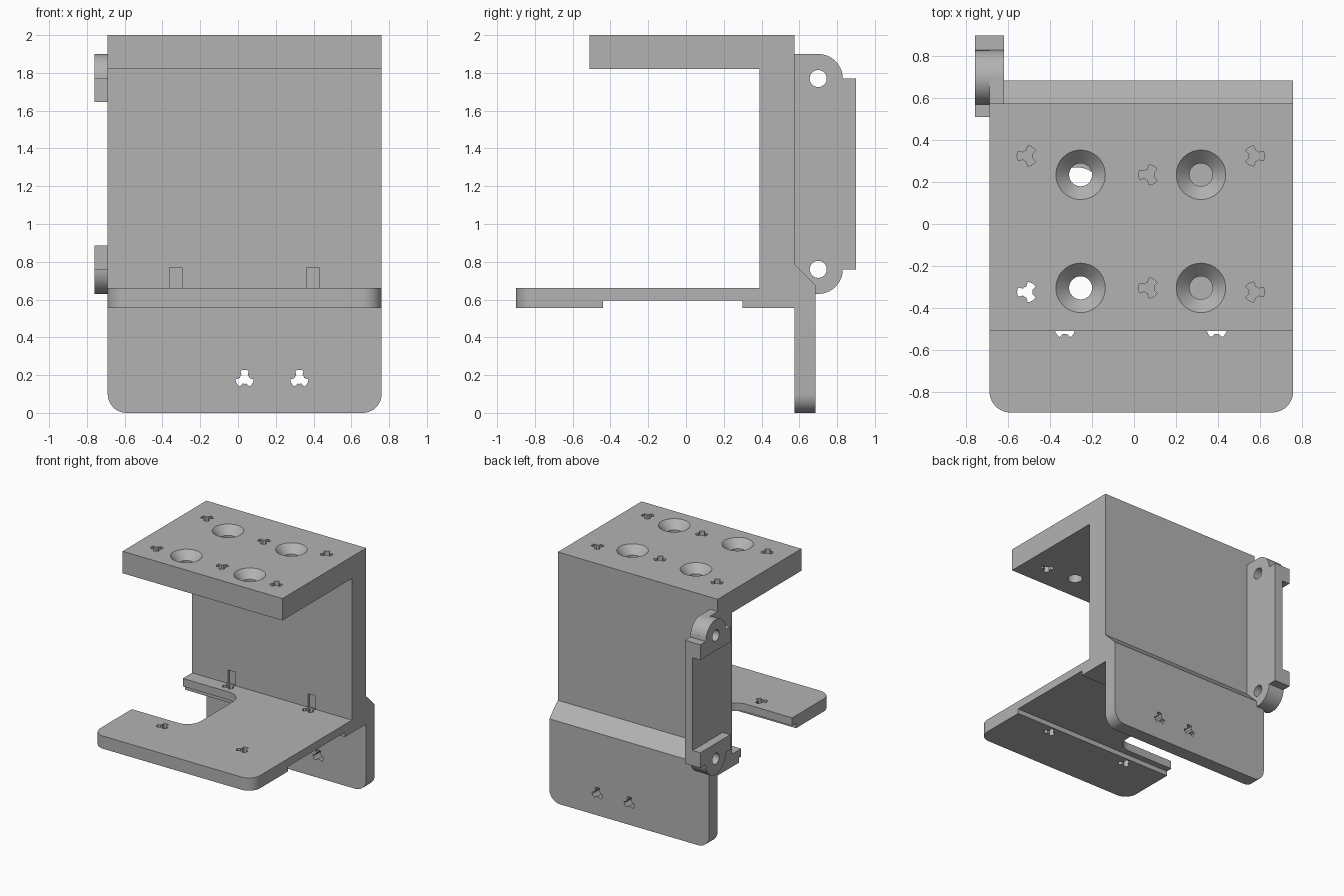
import bpy, bmesh, math

if "Cube" in bpy.data.objects:
    bpy.data.objects.remove(bpy.data.objects["Cube"])

grey = bpy.data.materials.new("plain_grey")
grey.use_nodes = True
colour = (0.45, 0.45, 0.45, 1)
grey.diffuse_color = colour
grey.node_tree.nodes["Principled BSDF"].inputs["Base Color"].default_value = colour

LEFT, RIGHT = 0.76, -0.69


def finish(bm, name):
    bmesh.ops.recalc_face_normals(bm, faces=bm.faces)
    mesh = bpy.data.meshes.new(name)
    bm.to_mesh(mesh)
    bm.free()
    mesh.materials.append(grey)
    ob = bpy.data.objects.new(name, mesh)
    bpy.context.collection.objects.link(ob)
    return ob


def prism(name, outline, axis, lo, hi, rounded=None, radius=0.1):
    """Extrude a 2D outline along an axis; optionally round chosen edges."""
    place = {"X": lambda a, b, t: (t, a, b),
             "Y": lambda a, b, t: (a, t, b),
             "Z": lambda a, b, t: (a, b, t)}[axis]
    bm = bmesh.new()
    rings = [[bm.verts.new(place(a, b, t)) for a, b in outline] for t in (lo, hi)]
    bm.faces.new(rings[0])
    bm.faces.new(rings[1])
    for i in range(len(outline)):
        j = (i + 1) % len(outline)
        bm.faces.new((rings[0][i], rings[0][j], rings[1][j], rings[1][i]))
    if rounded:
        edges = [e for e in bm.edges if rounded(*(v.co for v in e.verts))]
        bmesh.ops.bevel(bm, geom=edges, offset=radius, segments=10,
                        profile=0.5, affect="EDGES")
    return finish(bm, name)


def boolean(target, tool, operation="DIFFERENCE"):
    mod = target.modifiers.new(tool.name, "BOOLEAN")
    mod.operation, mod.solver, mod.object = operation, "EXACT", tool
    bpy.context.view_layer.objects.active = target
    bpy.ops.object.modifier_apply(modifier=mod.name)
    bpy.data.objects.remove(tool)


def arc(cx, cy, r, start, end, steps=20):
    return [(cx + r * math.cos(math.radians(start + (end - start) * i / steps)),
             cy + r * math.sin(math.radians(start + (end - start) * i / steps)))
            for i in range(steps + 1)]


def circle(cx, cy, r):
    return arc(cx, cy, r, 0, 360, 48)[:-1]


def rect(a, b, c, d):
    return [(a, c), (b, c), (b, d), (a, d)]


def trefoil(cx, cy, turn):
    """Three-lobed screw hole."""
    points = []
    for k in range(3):
        mid = turn + 120 * k
        points += arc(cx, cy, 0.048, mid - 27, mid + 27, 5)
        points += arc(cx, cy, 0.026, mid + 40, mid + 80, 3)
    return points


# Bracket: one side profile holding top plate, wall, lower plate and tab
profile = [(-0.51, 2), (0.575, 2), (0.575, 0.785), (0.685, 0.675), (0.685, 0),
           (0.575, 0), (0.575, 0.556), (0.30, 0.556), (0.30, 0.595),
           (-0.44, 0.595), (-0.44, 0.556), (-0.90, 0.556), (-0.90, 0.66),
           (0.39, 0.66), (0.39, 1.82), (-0.51, 1.82)]


def plate_corner(p, q):
    front = max(p.y, q.y) < -0.89 and abs(p.x - q.x) < 0.01
    tab = max(p.z, q.z) < 0.01 and abs(p.x - q.x) < 0.01
    return front or tab


bracket = prism("bracket", profile, "X", RIGHT, LEFT, plate_corner)

# Side notch in the lower plate
notch = prism("notch", rect(-0.95, -0.15, -0.39, 0.27), "Z", 0.5, 0.8,
              lambda p, q: abs(p.z - q.z) > 0.1, 0.12)
boolean(bracket, notch)

# Countersunk holes in the top plate
for x in (-0.255, 0.32):
    for y in (-0.305, 0.235):
        boolean(bracket, prism("bore", circle(x, y, 0.055), "Z", 1.7, 2.1))
        bm = bmesh.new()
        bmesh.ops.create_cone(bm, cap_ends=True, segments=48, radius1=0.054,
                              radius2=0.138, depth=0.084)
        bmesh.ops.translate(bm, verts=bm.verts, vec=(x, y, 1.978))
        boolean(bracket, finish(bm, "countersink"))

# Three-lobed holes in the top plate
for x, y, turn in ((-0.51, 0.325, 60), (0.575, 0.325, 0), (0.07, 0.235, 60),
                   (-0.51, -0.325, 60), (0.575, -0.325, 0), (0.07, -0.305, 60)):
    boolean(bracket, prism("top_hole", trefoil(x, y, turn), "Z", 1.7, 2.1))

# Lower plate holes, with clearance slots running up the wall
for x in (-0.33, 0.395):
    boolean(bracket, prism("front_hole", trefoil(x, -0.5, 90), "Z", 0.5, 0.8))
    boolean(bracket, prism("rear_hole", trefoil(x, 0.355, 90), "Z", 0.5, 0.72))
    boolean(bracket, prism("slot", rect(x - 0.033, x + 0.033, 0.355, 0.41),
                           "Z", 0.655, 0.77))

# Tab holes
for x in (0.035, 0.325):
    boolean(bracket, prism("tab_hole", trefoil(x, 0.18, 90), "Y", 0.5, 0.8))

# Rear mounting lug: flat plate with a raised ear at each end
HY, TOP, LOW, R = 0.70, 1.77, 0.76, 0.13
lug = prism("mounting_lug",
            [(0.56, LOW - R)] + arc(HY, LOW, R, -90, 0) + [(0.90, LOW), (0.90, TOP)]
            + arc(HY, TOP, R, 0, 90) + [(0.56, TOP + R)], "X", RIGHT, -0.62)
ear = ([(0.51, 1.645), (0.90, 1.645), (0.90, TOP)] + arc(HY, TOP, R, 0, 180)
       + [(0.51, TOP)])
for outline in (ear, [(y, TOP + LOW - z) for y, z in ear]):
    boolean(lug, prism("ear", outline, "X", -0.76, -0.66), "UNION")
for z in (TOP, LOW):
    boolean(lug, prism("lug_hole", circle(HY, z, 0.045), "X", -0.9, -0.5))

# Smooth round surfaces, keep corners sharp
for ob in (bracket, lug):
    bpy.ops.object.select_all(action="DESELECT")
    ob.select_set(True)
    bpy.context.view_layer.objects.active = ob
    bpy.ops.object.shade_smooth_by_angle(angle=math.radians(30))
